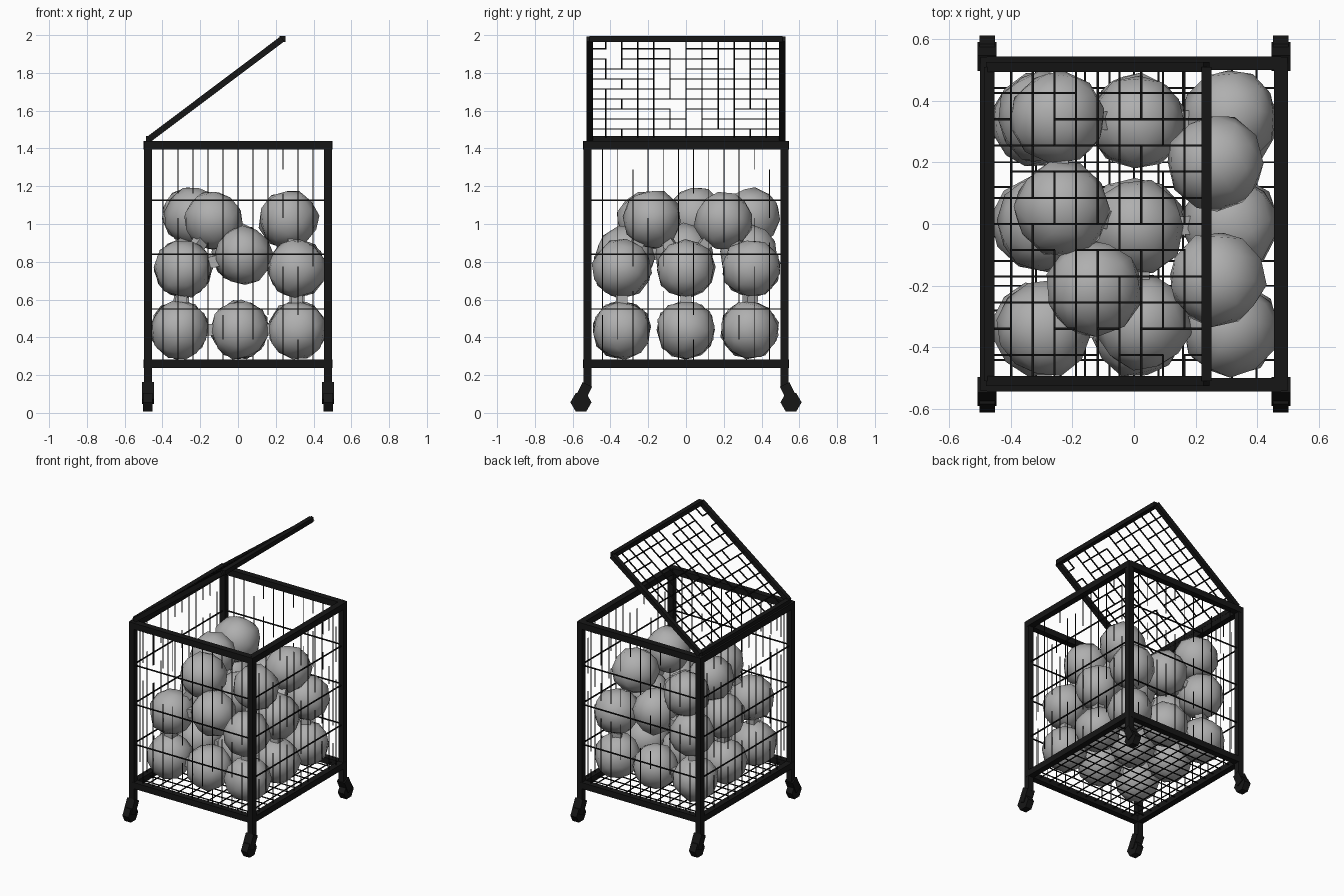
import bpy, bmesh, random
from itertools import combinations
from mathutils import Vector, Matrix

random.seed(4)
if "Cube" in bpy.data.objects:
    bpy.data.objects.remove(bpy.data.objects["Cube"])


def material(name, value):
    m = bpy.data.materials.new(name)
    m.use_nodes = True
    m.diffuse_color = (value, value, value, 1)
    m.node_tree.nodes["Principled BSDF"].inputs["Base Color"].default_value = (value, value, value, 1)
    return m


BLACK = material("black_metal", 0.008)
GREY = material("ball_grey", 0.43)


def add_bar(bm, a, b, w, h=None):
    """Box with section w by h running from a to b."""
    a, b = Vector(a), Vector(b)
    d = b - a
    turn = d.to_track_quat('Z', 'Y').to_matrix().to_4x4()
    size = Matrix.Diagonal((w, h or w, d.length, 1))
    bmesh.ops.create_cube(bm, size=1, matrix=Matrix.Translation((a + b) / 2) @ turn @ size)


def finish(bm, name, mat):
    mesh = bpy.data.meshes.new(name)
    bm.to_mesh(mesh)
    bm.free()
    mesh.materials.append(mat)
    ob = bpy.data.objects.new(name, mesh)
    bpy.context.collection.objects.link(ob)
    return ob


def bars(name, segments, w, mat=BLACK):
    bm = bmesh.new()
    for a, b in segments:
        add_bar(bm, a, b, w)
    return finish(bm, name, mat)


def spread(lo, hi, step):
    """Evenly spaced inner positions between two edges."""
    n = round((hi - lo) / step)
    return [lo + (hi - lo) * i / n for i in range(1, n)]


def worn(a, b, pieces=9, keep=0.85):
    """Split a wire into pieces and lose a few of them."""
    a, b = Vector(a), Vector(b)
    return [(a.lerp(b, i / pieces), a.lerp(b, (i + 1) / pieces))
            for i in range(pieces) if random.random() < keep]


X, Y = 0.477, 0.522
LOW, TOP = 0.26, 1.418
THIN, THICK = 0.0045, 0.0075
STEP = 0.079

# Frame: corner posts and the two rings of rails
corners = [(sx * X, sy * Y) for sx in (-1, 1) for sy in (-1, 1)]
bars("corner_posts", [((x, y, 0.13), (x, y, 1.44)) for x, y in corners], 0.042)
for label, z in (("bottom", LOW), ("top", TOP)):
    rails = [((-X, s * Y, z), (X, s * Y, z)) for s in (-1, 1)]
    rails += [((s * X, -Y, z), (s * X, Y, z)) for s in (-1, 1)]
    bars(label + "_rails", rails, 0.045)

# Wire side panels: thin worn uprights and thicker level wires
levels = (0.55, 0.84, 1.125)
for label, s in (("front", -1), ("back", 1)):
    uprights = [p for x in spread(-X, X, STEP) for p in worn((x, s * Y, LOW), (x, s * Y, TOP))]
    bars(label + "_uprights", uprights, THIN)
    bars(label + "_level_wires", [((-X, s * Y, z), (X, s * Y, z)) for z in levels], THICK)
for label, s in (("right", -1), ("left", 1)):
    uprights = [p for y in spread(-Y, Y, STEP) for p in worn((s * X, y, LOW), (s * X, y, TOP))]
    bars(label + "_uprights", uprights, THIN)
    bars(label + "_level_wires", [((s * X, -Y, z), (s * X, Y, z)) for z in levels], THICK)

# Wire floor
floor = [((x, -Y, LOW), (x, Y, LOW)) for x in spread(-X, X, STEP)]
floor += [((-X, y, LOW), (X, y, LOW)) for y in spread(-Y, Y, STEP)]
bars("floor_wires", floor, 0.006)

# Open lid, hinged along the right side
hinge, tip = Vector((-0.47, 0, 1.45)), Vector((0.235, 0, 1.98))
LY = 0.51


def lid_point(t, y):
    return hinge.lerp(tip, t) + Vector((0, y, 0))


lid = [(lid_point(t, -LY), lid_point(t, LY)) for t in (0, 1)]
lid += [(lid_point(0, s * LY), lid_point(1, s * LY)) for s in (-1, 1)]
bars("lid_frame", lid, 0.033)
mesh_wires = [p for t in spread(0, 1, 0.1) for p in worn(lid_point(t, -LY), lid_point(t, LY), 12, 0.9)]
mesh_wires += [p for y in spread(-LY, LY, 0.086)
               for p in worn(lid_point(0, y), lid_point(1, y), 10, 0.9)]
bars("lid_wires", mesh_wires, 0.007)

# Casters: slanted fork and a small faceted wheel below each post
for x, y in corners:
    s = 1 if y > 0 else -1
    side = ("left" if x > 0 else "right") + ("_back" if s > 0 else "_front")
    bm = bmesh.new()
    add_bar(bm, (x, y, 0.15), (x, y + s * 0.045, 0.06), 0.062, 0.055)
    finish(bm, side + "_caster_fork", BLACK)
    bm = bmesh.new()
    place = Matrix.Translation((x, y + s * 0.034, 0.056)) @ Matrix.Rotation(1.5708, 4, 'Y')
    bmesh.ops.create_cone(bm, cap_ends=True, segments=6, radius1=0.056, radius2=0.056,
                          depth=0.05, matrix=place)
    finish(bm, side + "_caster_wheel", BLACK)

# Balls: a full bottom layer, a middle layer and a loose top layer
balls = [(x, y, 0.44) for x in (-0.31, 0.01, 0.315) for y in (-0.34, 0, 0.335)]
balls += [(x, y, 0.765) for x in (-0.29, 0.31) for y in (-0.34, 0, 0.345)]
balls += [(0.03, -0.32, 0.835), (0.01, -0.01, 0.845), (0.01, 0.33, 0.84)]
balls += [(-0.13, -0.21, 1.02), (0.27, -0.18, 1.025), (-0.235, 0.05, 1.04),
          (-0.25, 0.345, 1.04), (0.265, 0.2, 1.02)]
balls = [Vector(b) for b in balls]
for i, place in enumerate(balls):
    bm = bmesh.new()
    bmesh.ops.create_icosphere(bm, subdivisions=2, radius=0.157)
    bmesh.ops.rotate(bm, verts=bm.verts, matrix=Matrix.Rotation(
        random.uniform(0, 6), 3, Vector((random.random(), random.random(), 1))))
    for v in bm.verts:
        v.co *= random.uniform(0.95, 1.04)
    for f in bm.faces:
        f.smooth = True
    ball = finish(bm, f"ball_{i + 1}", GREY)
    ball.location = place

# Narrow necks where neighbouring balls are fused together
necks = [(a, b) for a, b in combinations(balls, 2) if (a - b).length < 0.33]
bars("ball_necks", necks, 0.06, GREY)
